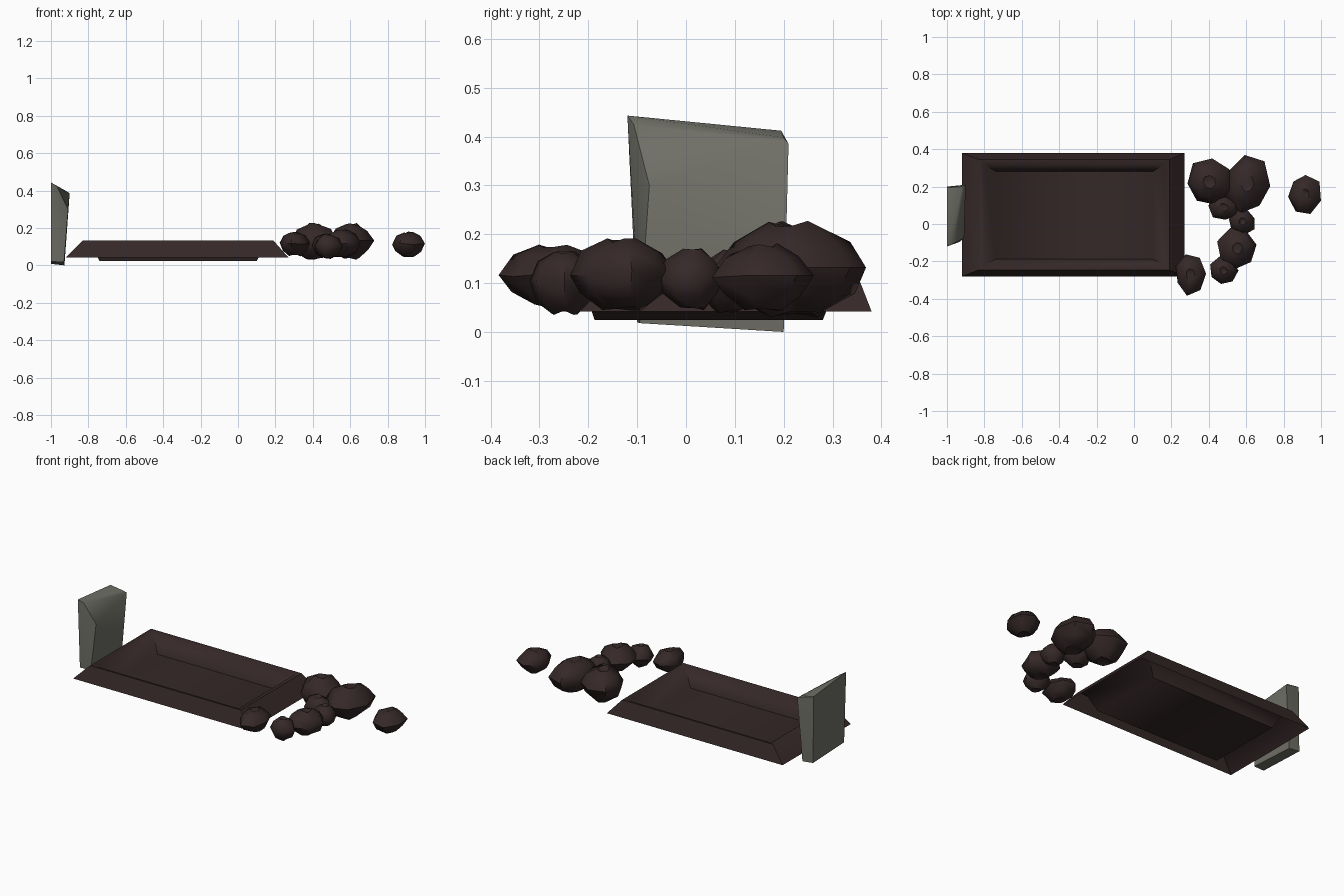
import bpy, bmesh, math, random

if "Cube" in bpy.data.objects:
    bpy.data.objects.remove(bpy.data.objects["Cube"])
random.seed(4)


def material(name, colour):
    m = bpy.data.materials.new(name)
    m.diffuse_color = (*colour, 1)
    m.use_nodes = True
    m.node_tree.nodes["Principled BSDF"].inputs["Base Color"].default_value = m.diffuse_color
    return m


SOIL = material("dark soil", (0.036, 0.021, 0.021))
STONE = material("grey stone", (0.16, 0.16, 0.135))


def finish(bm, name, mat, angle):
    bmesh.ops.recalc_face_normals(bm, faces=bm.faces)
    me = bpy.data.meshes.new(name)
    bm.to_mesh(me)
    bm.free()
    ob = bpy.data.objects.new(name, me)
    bpy.context.collection.objects.link(ob)
    me.materials.append(mat)
    bpy.ops.object.select_all(action='DESELECT')
    bpy.context.view_layer.objects.active = ob
    ob.select_set(True)
    bpy.ops.object.shade_smooth_by_angle(angle=math.radians(angle))
    return ob


# Earth bank: open skirt rising to a rim, then sinking to a sunken floor
bm = bmesh.new()
loops = []
for x0, x1, y0, y1, z in [(-.92, .27, -.28, .38, .042), (-.83, .19, -.245, .345, .132),
                          (-.80, .16, -.22, .32, .125), (-.74, .10, -.187, .28, .024)]:
    loops.append([bm.verts.new(p) for p in
                  [(x0, y0, z), (x1, y0, z), (x1, y1, z), (x0, y1, z)]])
for a, b in zip(loops, loops[1:]):
    for i in range(4):
        j = (i + 1) % 4
        bm.faces.new((a[i], a[j], b[j], b[i]))
floor = bm.faces.new(loops[-1])
bank = finish(bm, "earth_bank", SOIL, 60)
if bank.data.polygons[-1].normal.z < 0:
    bank.data.flip_normals()

# Leaning headstone: irregular slab, thicker on one side
bm = bmesh.new()
for p in [(-1, -.12, .443), (-1, .195, .412), (-1, -.10, .02), (-1, .20, .008),
          (-.97, -.107, .425), (-.935, .1, .402), (-.92, .2, .398), (-.9, .21, .385),
          (-.908, -.075, .30), (-.93, -.095, .018), (-.928, .2, 0)]:
    bm.verts.new(p)
res = bmesh.ops.convex_hull(bm, input=bm.verts)
finish(bm, "headstone", STONE, 40)


# Clods of earth: faceted lumps with a pinched crown
PROFILE = [(.28, 1.0), (.74, .66), (1.0, .05), (.78, -.55), (.36, -1.0)]


def clod(name, cx, cy, rx, ry, z0, z1, sides=7):
    bm = bmesh.new()
    cz, rz = (z0 + z1) / 2, (z1 - z0) / 2
    turn = random.random() * 6
    wobble = [random.uniform(.88, 1.1) for _ in range(sides)]
    rings = []
    for r, h in PROFILE:
        ring = []
        for i in range(sides):
            a = turn + 2 * math.pi * i / sides
            k = r * wobble[i] * random.uniform(.95, 1.05)
            ring.append(bm.verts.new((cx + rx * k * math.cos(a), cy + ry * k * math.sin(a),
                                      cz + rz * (h + random.uniform(-.12, .03)))))
        rings.append(ring)
    top = bm.verts.new((cx, cy, cz + rz * .75))
    base = bm.verts.new((cx, cy, cz - rz * .85))
    for i in range(sides):
        j = (i + 1) % sides
        for a, b in zip(rings, rings[1:]):
            bm.faces.new((a[i], b[i], b[j], a[j]))
        bm.faces.new((top, rings[0][i], rings[0][j]))
        bm.faces.new((base, rings[-1][j], rings[-1][i]))
    finish(bm, name, SOIL, 50)


CLODS = [(.40, .225, .125, .135, .04, .225), (.61, .215, .12, .155, .04, .225),
         (.48, .09, .08, .075, .045, .17), (.58, .015, .075, .07, .05, .17),
         (.555, -.13, .10, .115, .05, .19), (.48, -.25, .075, .075, .042, .165),
         (.30, -.27, .085, .11, .055, .178), (.91, .16, .09, .11, .05, .18)]
for n, c in enumerate(CLODS):
    clod(f"earth_clod_{n + 1}", *c)
